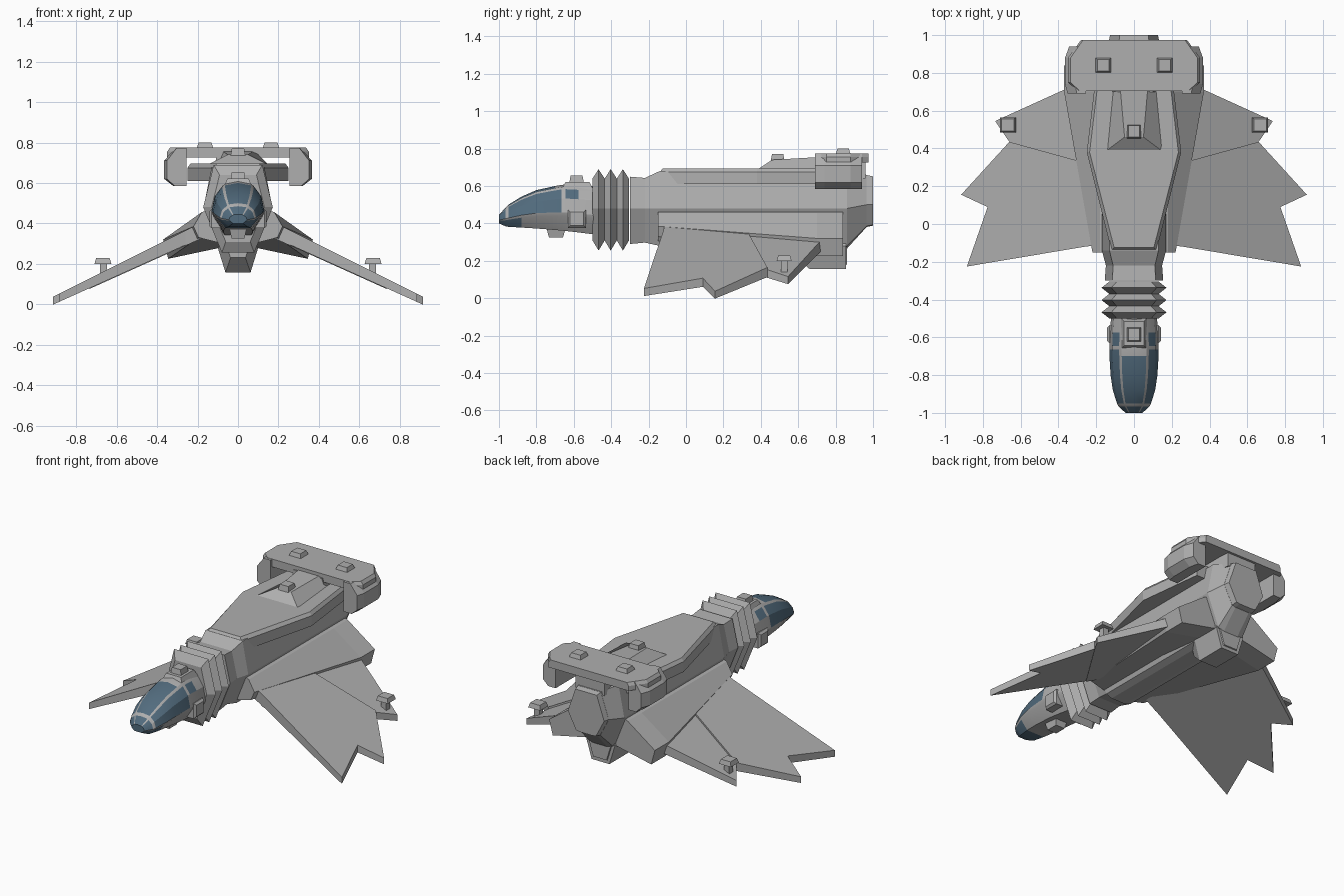
import bpy, bmesh, math

if "Cube" in bpy.data.objects:
    bpy.data.objects.remove(bpy.data.objects["Cube"], do_unlink=True)


def material(name, rgb):
    m = bpy.data.materials.new(name)
    m.use_nodes = True
    m.diffuse_color = (*rgb, 1)
    m.node_tree.nodes["Principled BSDF"].inputs["Base Color"].default_value = (*rgb, 1)
    return m


GREY = material("hull grey", (0.43, 0.43, 0.43))
BLUE = material("canopy blue", (0.085, 0.15, 0.21))


def loft(name, rings):
    """Skin a list of closed rings and cap both ends."""
    bm = bmesh.new()
    vs = [[bm.verts.new(p) for p in r] for r in rings]
    n = len(vs[0])
    for a, b in zip(vs, vs[1:]):
        for i in range(n):
            j = (i + 1) % n
            bm.faces.new((a[i], a[j], b[j], b[i]))
    bm.faces.new(vs[0])
    bm.faces.new(vs[-1])
    bmesh.ops.recalc_face_normals(bm, faces=bm.faces)
    me = bpy.data.meshes.new(name)
    bm.to_mesh(me)
    bm.free()
    me.materials.append(GREY)
    ob = bpy.data.objects.new(name, me)
    bpy.context.collection.objects.link(ob)
    return ob


def ring(half, y, s=1.0, zc=0.0):
    """Mirror a half section into a full ring, scaled about height zc."""
    full = half + [(-x, z) for x, z in reversed(half) if x > 0.001]
    return [(x * s, y, zc + (z - zc) * s) for x, z in full]


def box(name, x, y, z0, z1, hx, hy, top=1.0):
    """Box with a top face scaled by top."""
    def rect(z, k):
        return [(x - hx*k, y - hy*k, z), (x + hx*k, y - hy*k, z),
                (x + hx*k, y + hy*k, z), (x - hx*k, y + hy*k, z)]
    return loft(name, [rect(z0, 1), rect(z1, top)])


SIDES = (("left", 1), ("right", -1))

# Main hull with exhaust at the rear
hull = [(0.05, 0.265), (0.09, 0.28), (0.17, 0.48), (0.13, 0.68)]
nozzle = [(0.05, 0.38), (0.075, 0.385), (0.135, 0.5), (0.08, 0.66)]
loft("hull", [ring(hull, -0.14), ring(hull, 0.86), ring(nozzle, 0.965)])
loft("exhaust", [ring(nozzle, 0.96), ring(nozzle, 1.0, 0.94, 0.52)])
loft("exhaust_plate", [ring(nozzle, 0.99, 0.75, 0.52), ring(nozzle, 1.0, 0.75, 0.52)])

# Neck and ribbed bellows
neck = [(0.08, 0.29), (0.155, 0.48), (0.115, 0.65)]
loft("neck", [ring(neck, -0.3), ring(neck, -0.22, 0.96, 0.48), ring(hull[1:], -0.14)])
rib = [(0.08, 0.255), (0.172, 0.48), (0.12, 0.69)]
loft("bellows", [ring(rib, -0.5 + i * 0.0325, 1.0 if i % 2 else 0.76, 0.48)
                 for i in range(7)])

# Upper deck: wide in the middle, with bevelled edges
deck = []
for z, inset in ((0.61, 0.0), (0.675, 0.0), (0.695, 0.015)):
    half = [(0.12, -0.14 + inset), (0.25, 0.38), (0.2, 0.8)]
    half = [(x - inset, y) for x, y in half]
    deck.append([(x, y, z) for x, y in half] + [(-x, y, z) for x, y in reversed(half)])
loft("upper_deck", deck)

# Ramp leading up to the tail bridge
loft("deck_ramp", [
    [(-0.15, 0.385, 0.69), (0.15, 0.385, 0.69), (0.11, 0.8, 0.69), (-0.11, 0.8, 0.69)],
    [(-0.05, 0.46, 0.74), (0.05, 0.46, 0.74), (0.08, 0.8, 0.76), (-0.08, 0.8, 0.76)]])
box("ramp_sensor", 0, 0.49, 0.73, 0.77, 0.038, 0.038, 0.8)

# Tail bridge and its drooping arms
bridge = []
for z, k in ((0.725, 1.0), (0.755, 1.0), (0.775, 0.96)):
    half = [(0.3, 0.705), (0.35, 0.75), (0.35, 0.88), (0.28, 0.975)]
    bridge.append([(x * k, y, z) for x, y in half]
                  + [(-x * k, y, z) for x, y in reversed(half)])
loft("tail_bridge", bridge)
loft("tail_mount", [ring([(0.13, 0.64), (0.1, 0.75)], 0.7),
                    ring([(0.1, 0.64), (0.1, 0.75)], 0.96)])
arm = [(0.255, 0.585), (0.32, 0.585), (0.365, 0.62), (0.365, 0.71),
       (0.31, 0.773), (0.255, 0.773)]

# Wing outlines in plan, sloping down toward the tips
front_panel = [(0.17, -0.11), (0.26, -0.12), (0.885, -0.225), (0.775, 0.09),
               (0.915, 0.155), (0.66, 0.435), (0.17, 0.3)]
rear_panel = [(0.17, -0.1), (0.26, -0.12), (0.66, 0.435), (0.735, 0.545),
              (0.35, 0.72), (0.17, 0.78)]


def panel(name, outline, s, drop):
    top = [(s * x, y, 0.495 - 0.5 * x - drop) for x, y in outline]
    low = [(s * x, y, 0.41 - 0.45 * x - drop * 0.3) for x, y in outline]
    loft(name, [low, top])


for side, s in SIDES:
    arms = []
    for y, k in ((0.69, 0.88), (0.74, 1.0), (0.88, 1.0), (0.94, 0.8)):
        arms.append([(s * (0.255 + (x - 0.255) * k), y, z) for x, z in arm])
    loft(side + "_tail_arm", arms)
    panel(side + "_wing_front", front_panel, s, 0.0)
    panel(side + "_wing_rear", rear_panel, s, 0.012)
    # Wing root fairing, widening to the rear
    fair = []
    for y, xo, zo, zb in ((-0.15, 0.22, 0.385, 0.33), (0.7, 0.37, 0.32, 0.225),
                          (0.84, 0.37, 0.32, 0.225)):
        section = [(0.14, 0.47), (0.18, 0.455), (xo, zo), (xo - 0.025, zb), (0.04, 0.29)]
        fair.append([(s * x, y, z) for x, z in section])
    loft(side + "_wing_root", fair)
    # Sensors on wings and tail
    box(side + "_wing_sensor_stem", s * 0.665, 0.525, 0.13, 0.2, 0.018, 0.018)
    box(side + "_wing_sensor", s * 0.668, 0.525, 0.2, 0.228, 0.042, 0.04, 0.8)
    box(side + "_tail_sensor", s * 0.163, 0.84, 0.77, 0.8, 0.042, 0.04, 0.75)
    # Cheek pods beside the cockpit
    cheek = []
    for x, k in ((0.08, 1.0), (0.13, 1.0), (0.142, 0.75)):
        cheek.append([(s * x, -0.583 + a * 0.048 * k, 0.424 + b * 0.048 * k)
                      for a, b in ((-1, -1), (1, -1), (1, 1), (-1, 1))])
    loft(side + "_cheek_pod", cheek)

# Belly thruster pod
pod = [(0.062, 0.157), (0.1, 0.28), (0.07, 0.36)]
loft("belly_pod", [ring(pod, 0.58, 0.6, 0.34), ring(pod, 0.66), ring(pod, 0.855)])
loft("belly_pod_nozzle", [ring(pod, 0.85, 0.8, 0.25), ring(pod, 0.862, 0.75, 0.25)])

# Cockpit: y, half width, bottom, top
stations = [(-1.0, 0.045, 0.4, 0.445), (-0.965, 0.082, 0.385, 0.485),
            (-0.95, 0.09, 0.382, 0.5), (-0.88, 0.112, 0.378, 0.543),
            (-0.8, 0.124, 0.373, 0.578), (-0.7, 0.13, 0.365, 0.6),
            (-0.665, 0.131, 0.362, 0.606), (-0.645, 0.131, 0.36, 0.608),
            (-0.575, 0.128, 0.352, 0.605), (-0.48, 0.12, 0.34, 0.6)]
section = [(0.55, 0), (0.95, 0.32), (1, 0.4), (0.88, 0.7), (0.6, 0.9), (0.5, 0.95), (0, 1)]
cockpit = loft("cockpit", [ring([(u * w, b + v * (t - b)) for u, v in section], y)
                           for y, w, b, t in stations])
cockpit.data.materials.append(BLUE)

# Glaze the panes, keeping ribs and the belt grey
count = 2 * len(section) - 1
for f in cockpit.data.polygons:
    row, col = divmod(f.index, count)
    if row >= len(stations) - 1:
        f.material_index = 1 if f.center.y < -0.9 else 0
        continue
    i = min(col, count - 2 - col)
    if col == count - 1:
        i = -1
    glazed = {-1: row < 3, 0: row < 3, 2: row < 6, 3: row < 6 or row == 7, 5: row < 5}.get(i, False)
    rib_row = row == 1 and i > 1
    f.material_index = 1 if glazed and not rib_row else 0
bpy.ops.object.select_all(action="DESELECT")
cockpit.select_set(True)
bpy.context.view_layer.objects.active = cockpit
bpy.ops.object.shade_smooth_by_angle(angle=math.radians(22))

# Cockpit fittings
box("cockpit_collar", 0, -0.58, 0.58, 0.622, 0.07, 0.085, 0.75)
box("cockpit_sensor", 0, -0.585, 0.61, 0.655, 0.038, 0.04, 0.8)
box("chin_sensor", 0, -0.695, 0.37, 0.325, 0.042, 0.05, 0.75)
